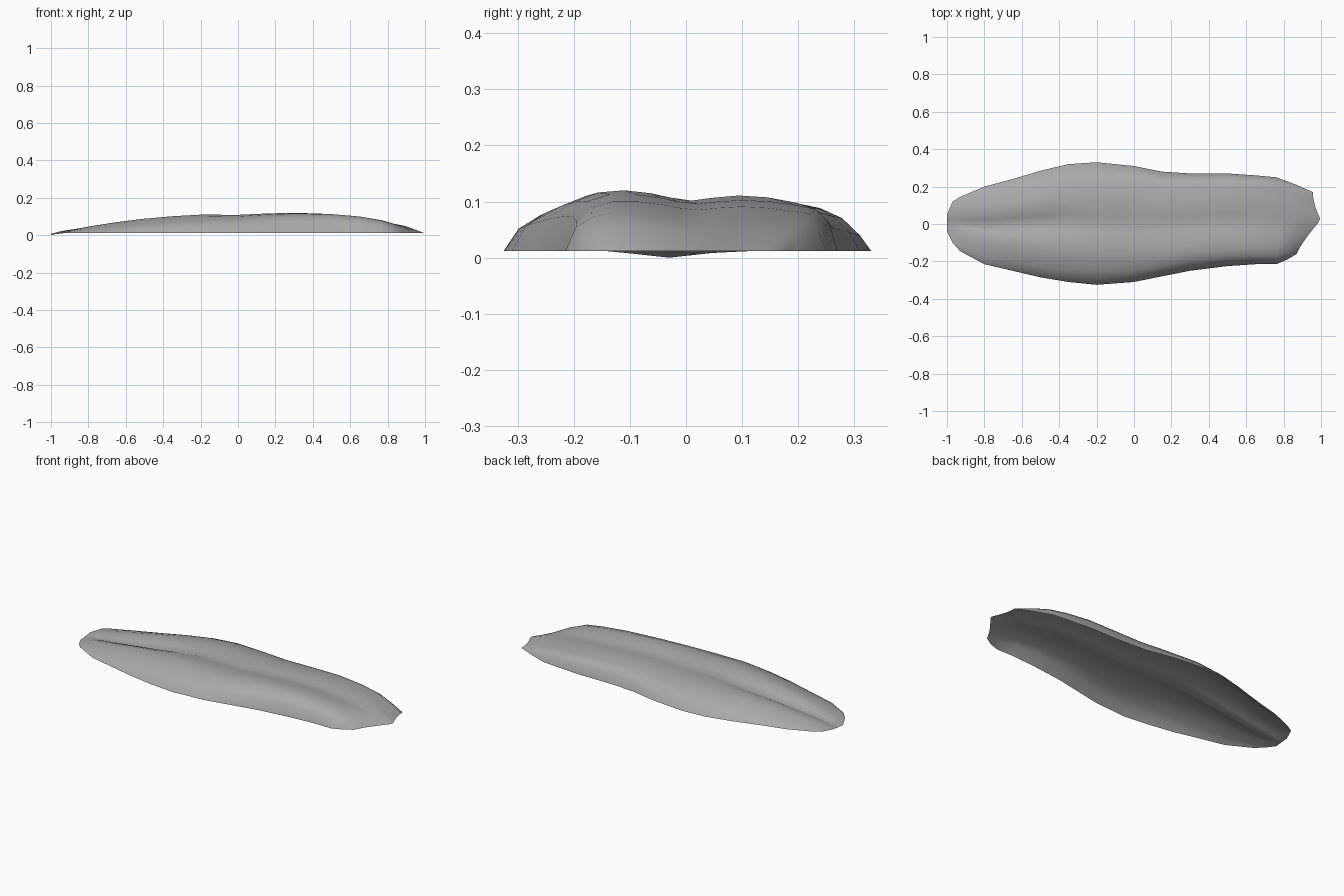
import bpy
import bmesh

default_cube = bpy.data.objects.get("Cube")
if default_cube:
    bpy.data.objects.remove(default_cube, do_unlink=True)

RIM = 0.012

# Outline stations: x, front edge y, back edge y, crest height above the rim
stations = [
    (-1, -.04, .05, 0), (-.97, -.1, .12, .006), (-.93, -.145, .145, .014),
    (-.8, -.215, .2, .034), (-.65, -.25, .24, .058), (-.5, -.285, .285, .077),
    (-.35, -.31, .32, .09), (-.2, -.325, .33, .098), (0, -.31, .31, .097),
    (.15, -.28, .28, .104), (.3, -.25, .27, .108), (.5, -.225, .27, .101),
    (.65, -.215, .26, .088), (.76, -.215, .25, .068), (.82, -.19, .21, .042),
    (.87, -.16, .17, 0),
]

# Cross-section: position from front to back, relative height at the
# rounded end, in the middle and at the boxy notched end
sections = [
    (0, 0, 0, 0), (.04, .3, .4, .62), (.1, .55, .65, .88), (.18, .8, .88, 1),
    (.27, .98, 1, 1), (.36, 1, .98, .94), (.43, .72, .9, .87),
    (.5, .35, .83, .83), (.57, .7, .89, .87), (.66, .98, .95, .9),
    (.76, .92, .92, .87), (.86, .65, .78, .8), (.92, .45, .6, .74),
    (.97, .2, .28, .5), (1, 0, 0, 0),
]


def clamp(value):
    return max(0.0, min(1.0, value))


def mix(a, b, t):
    return a + (b - a) * t


def surface_point(station, section):
    x, front, back, crest = station
    v, rounded, middle, boxy = section
    y = mix(front, back, v)
    # Blend the three cross-sections along the length
    height = mix(mix(rounded, middle, clamp((x + .8) / .6)),
                 boxy, clamp((x + .2) / .7))
    z = RIM + crest * height
    # Shallow channel sinking below the rim at the rounded end
    channel = max(0.0, 1 - abs(y + .03) / .11)
    z -= RIM * channel * clamp((-.85 - x) / .12)
    # Skewed, pointed outline at the notched end
    tent = min(v / .55, (1 - v) / .45)
    point = .08 * clamp((x - .6) / .27) ** 2 * max(0.0, tent) ** 1.4
    skew = max(0.0, x - .76) * v * .8
    return x + point + skew, y, max(0.0, z)


# Single curved sheet lofted through the stations
bm = bmesh.new()
rows = [[bm.verts.new(surface_point(station, section)) for section in sections]
        for station in stations]
for row, following in zip(rows, rows[1:]):
    for j in range(len(sections) - 1):
        face = bm.faces.new((row[j], following[j],
                             following[j + 1], row[j + 1]))
        face.smooth = True
mesh = bpy.data.meshes.new("curved_shell")
bm.to_mesh(mesh)
bm.free()
shell = bpy.data.objects.new("curved_shell", mesh)
bpy.context.collection.objects.link(shell)

# Plain grey material
grey = bpy.data.materials.new("plain_grey")
grey.use_nodes = True
colour = (.4, .4, .4, 1)
grey.diffuse_color = colour
for node in grey.node_tree.nodes:
    if node.type == "BSDF_PRINCIPLED":
        node.inputs["Base Color"].default_value = colour
mesh.materials.append(grey)
